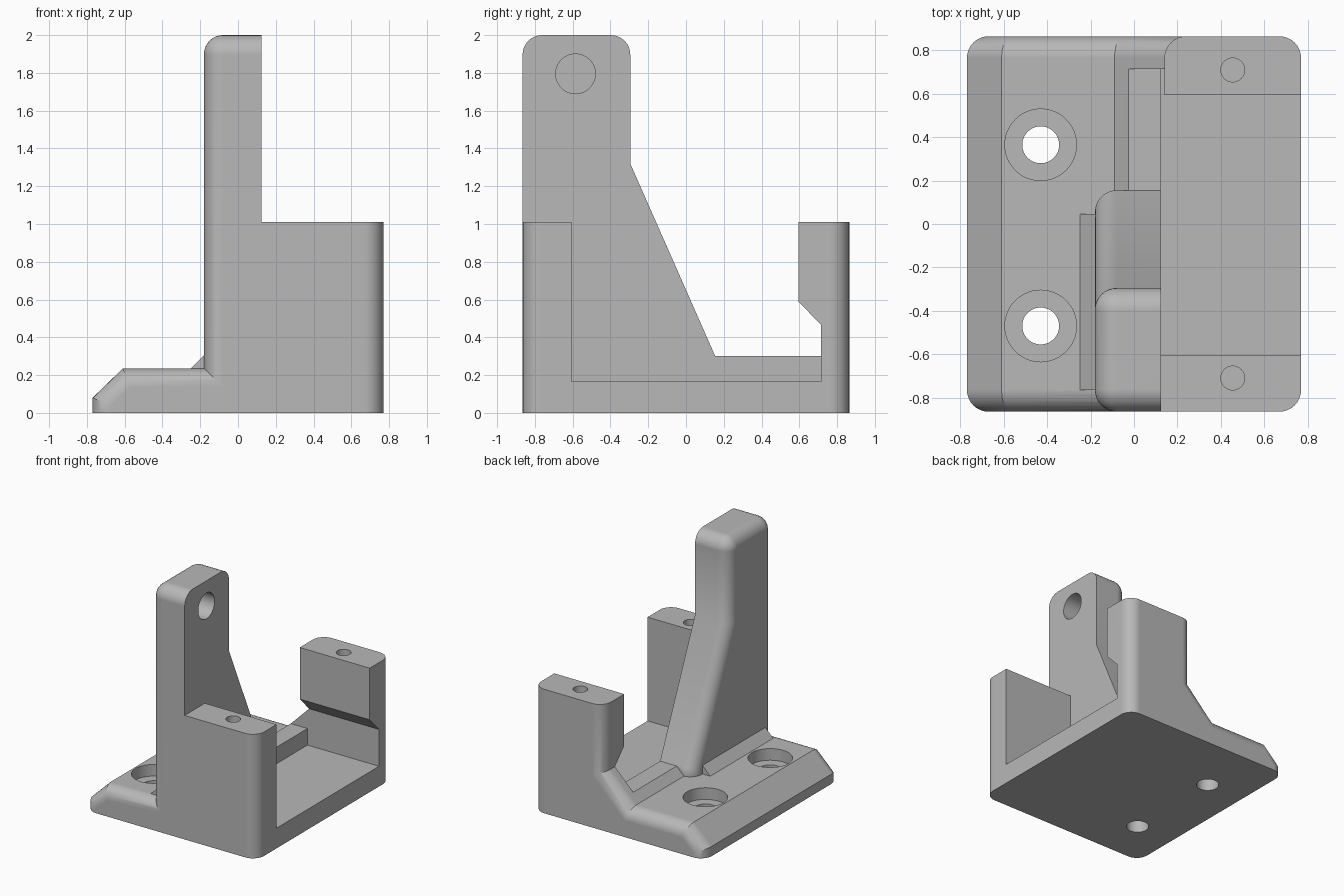
import bpy, bmesh, math
from mathutils import Vector

cube = bpy.data.objects.get("Cube")
if cube:
    bpy.data.objects.remove(cube, do_unlink=True)

grey = bpy.data.materials.new("plain grey")
grey.use_nodes = True
colour = (0.48, 0.48, 0.48, 1)
grey.diffuse_color = colour
grey.node_tree.nodes["Principled BSDF"].inputs["Base Color"].default_value = colour

R = 0.1       # fillet radius
STEPS = 8     # segments per fillet


def inset(points, flags, d):
    """Move each flagged edge of a counter-clockwise outline inwards by d."""
    lines = []
    for i, p in enumerate(points):
        p, q = Vector(p), Vector(points[(i + 1) % len(points)])
        t = (q - p).normalized()
        lines.append((p + Vector((-t.y, t.x)) * (d if flags[i] else 0), t))
    result = []
    for i, (p, t) in enumerate(lines):
        q, s = lines[i - 1]
        k = (p - q).cross(t) / s.cross(t)
        result.append(q + s * k)
    return result


def extrude(name, points, axis, start, end, flags=None, round_start=False, round_end=False):
    """Extrude an outline along x or y, with optional filleted ends."""
    flags = flags or [False] * len(points)
    angles = [math.pi / 2 * k / STEPS for k in range(STEPS + 1)]
    rim = [(R * (1 - math.sin(a)), R * (1 - math.cos(a))) for a in angles]
    layers = [(start + o, d) for o, d in reversed(rim)] if round_start else [(start, 0)]
    layers += [(end - o, d) for o, d in rim] if round_end else [(end, 0)]
    bm = bmesh.new()
    rings = []
    for w, d in layers:
        ring = inset(points, flags, d)
        rings.append([bm.verts.new((w, u, v) if axis == "x" else (u, w, v)) for u, v in ring])
    n = len(points)
    for a, b in zip(rings, rings[1:]):
        for i in range(n):
            j = (i + 1) % n
            bm.faces.new((a[i], a[j], b[j], b[i]))
    bm.faces.new(rings[0])
    bm.faces.new(rings[-1])
    bmesh.ops.recalc_face_normals(bm, faces=bm.faces)
    return finish(name, bm)


def finish(name, bm):
    mesh = bpy.data.meshes.new(name)
    bm.to_mesh(mesh)
    bm.free()
    mesh.materials.append(grey)
    obj = bpy.data.objects.new(name, mesh)
    bpy.context.collection.objects.link(obj)
    return obj


def cylinder(name, centre, radius, depth, along_x=False):
    bm = bmesh.new()
    bmesh.ops.create_cone(bm, cap_ends=True, segments=48, radius1=radius, radius2=radius, depth=depth)
    obj = finish(name, bm)
    if along_x:
        obj.rotation_euler.y = math.pi / 2
    obj.location = centre
    return obj


def box_outline(u0, u1, v0, v1):
    return [(u0, v0), (u1, v0), (u1, v1), (u0, v1)]


def combine(target, tool, operation):
    tool.hide_render = True
    mod = target.modifiers.new(operation.lower(), "BOOLEAN")
    mod.operation, mod.solver, mod.object = operation, "EXACT", tool
    bpy.context.view_layer.objects.active = target
    bpy.ops.object.modifier_apply(modifier=mod.name)
    bpy.data.objects.remove(tool, do_unlink=True)


# Base plate with flared end posts, filleted along the front and back
body_outline = [(-0.77, 0), (0.77, 0), (0.77, 1.01), (0.14, 1.01), (0.14, 0.465),
                (-0.09, 0.235), (-0.61, 0.235), (-0.77, 0.08)]
body_flags = [i not in (0, 2) for i in range(len(body_outline))]
bracket = extrude("bracket_body", body_outline, "y", -0.865, 0.865, body_flags, True, True)

# Opening between the posts, with the undercut on the back post
opening = [(-0.605, 0.3), (0.715, 0.3), (0.715, 0.465), (0.595, 0.59), (0.595, 1.5), (-0.605, 1.5)]
combine(bracket, extrude("opening_cutter", opening, "x", -1, 1), "DIFFERENCE")
combine(bracket, extrude("pocket_cutter", box_outline(-0.605, 0.715, 0.165, 0.4), "x", 0.125, 1),
        "DIFFERENCE")

# Square inner part of the front post
combine(bracket, extrude("front_post_infill", box_outline(0, 0.5, 0.05, 1.01), "y", -0.865, -0.605),
        "UNION")

# Tall upright with rounded top corners and a sloping back
r = R + 0.003
upright = [(-0.865, 0.05), (0.155, 0.05), (0.155, 0.3), (-0.295, 1.32)]
for cy, first in ((-0.295 - r, 0), (-0.865 + r, math.pi / 2)):
    for k in range(STEPS + 1):
        a = first + math.pi / 2 * k / STEPS
        upright.append((cy + r * math.cos(a), 2 - r + r * math.sin(a)))
flags = [i != 0 for i in range(len(upright))]
combine(bracket, extrude("upright", upright, "x", -0.18, 0.125, flags, True), "UNION")

# Sloped strip along the foot of the upright
strip = [(-0.25, 0.2), (-0.1, 0.2), (-0.1, 0.305), (-0.18, 0.305), (-0.25, 0.235)]
combine(bracket, extrude("foot_strip", strip, "y", -0.765, 0.045), "UNION")

# Counterbored screw holes in the base
for y in (0.365, -0.47):
    combine(bracket, cylinder("counterbore_cutter", (-0.43, y, 0.34), 0.165, 0.4), "DIFFERENCE")
    combine(bracket, cylinder("screw_hole_cutter", (-0.43, y, 0), 0.085, 1), "DIFFERENCE")

# Blind holes in the post tops and the upright
for y in (0.71, -0.71):
    combine(bracket, cylinder("post_hole_cutter", (0.455, y, 1.01), 0.055, 0.6), "DIFFERENCE")
combine(bracket, cylinder("upright_hole_cutter", (0.125, -0.585, 1.795), 0.105, 0.3, True), "DIFFERENCE")

# Smooth fillets, sharp edges
bpy.ops.object.select_all(action="DESELECT")
bracket.select_set(True)
bpy.context.view_layer.objects.active = bracket
bpy.ops.object.shade_smooth_by_angle(angle=math.radians(25))
weighted = bracket.modifiers.new("weighted_normals", "WEIGHTED_NORMAL")
weighted.keep_sharp = True
